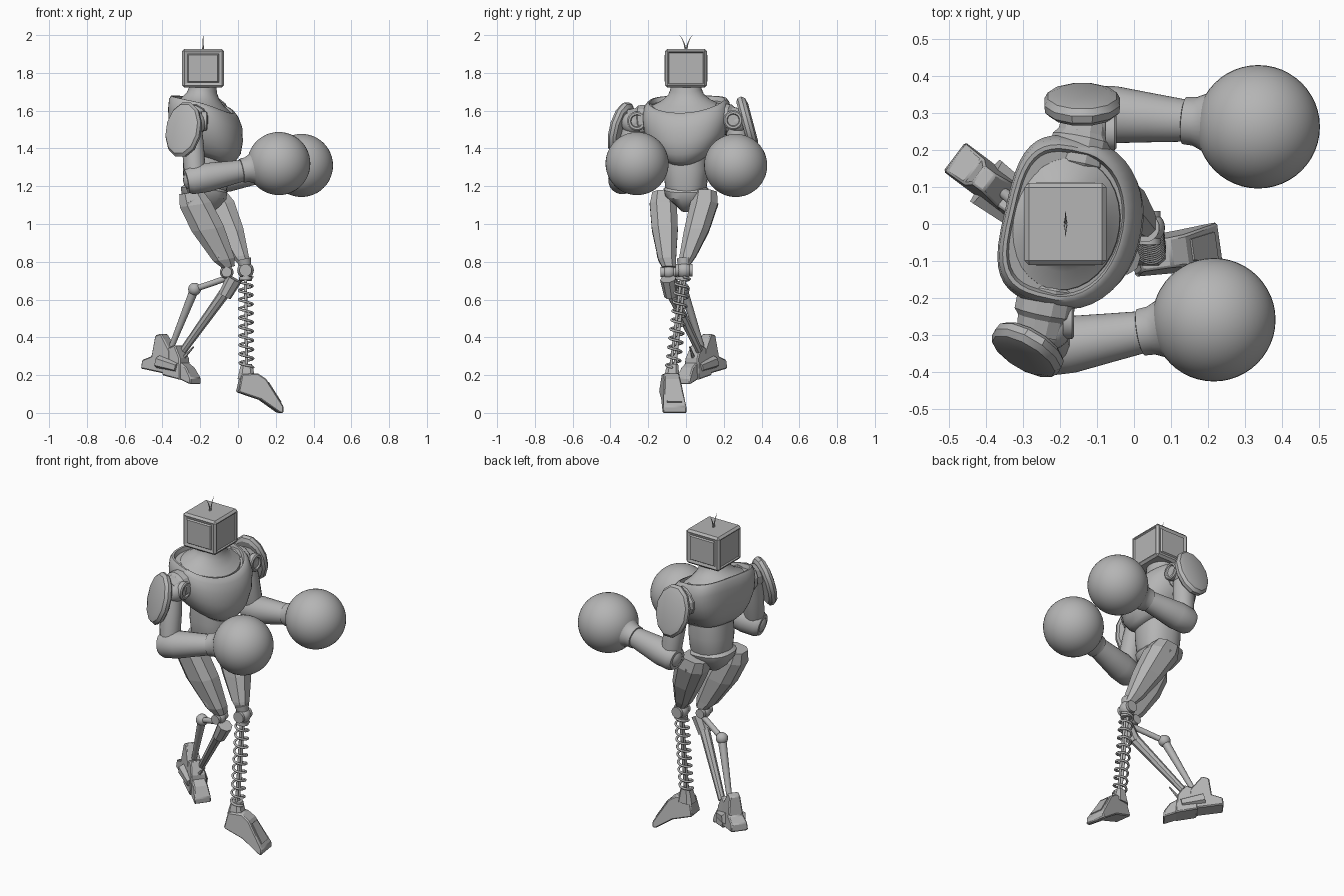
import bpy, bmesh, math
from mathutils import Vector, Matrix

cube = bpy.data.objects.get("Cube")
if cube:
    bpy.data.objects.remove(cube, do_unlink=True)

grey = bpy.data.materials.new("plain_grey")
grey.use_nodes = True
grey.diffuse_color = (0.46, 0.46, 0.46, 1)
grey.node_tree.nodes["Principled BSDF"].inputs["Base Color"].default_value = (0.46, 0.46, 0.46, 1)


def finish(name, bm, angle=35, bevel=0):
    bmesh.ops.recalc_face_normals(bm, faces=bm.faces)
    me = bpy.data.meshes.new(name)
    bm.to_mesh(me)
    bm.free()
    me.materials.append(grey)
    me.shade_smooth()
    me.set_sharp_from_angle(angle=math.radians(angle))
    ob = bpy.data.objects.new(name, me)
    bpy.context.collection.objects.link(ob)
    if bevel:
        mod = ob.modifiers.new("bevel", "BEVEL")
        mod.width, mod.segments = bevel, 1


def skin(bm, rings):
    """Join rings of points into a closed skin."""
    vs = [[bm.verts.new(p) for p in r] for r in rings]
    n = len(vs[0])
    sides = [bm.faces.new((a[i], a[(i + 1) % n], b[(i + 1) % n], b[i]))
             for a, b in zip(vs, vs[1:]) for i in range(n)]
    bm.faces.new(vs[0])
    bm.faces.new(vs[-1])
    return sides


def oval(t, power, back):
    c, s = math.cos(t), math.sin(t)
    e = 2 / (back if c < 0 else power)
    return math.copysign(abs(c) ** e, c), math.copysign(abs(s) ** e, s)


def loft(name, sections, n=32, power=2, back=None, tilt=0, yaw=0, angle=35, panel=0):
    """Sections: x, y, z centre, x radius, y radius. Tilt is steeper at the front."""
    bm = bmesh.new()
    turn = Matrix.Rotation(math.radians(yaw), 3, 'Z')
    pts = [oval(2 * math.pi * (i + .5) / n, power, back or power) for i in range(n)]
    rings = [[Vector((x, y, z)) + turn @ Vector((rx * c, ry * s, tilt * rx * c * (1 + max(c, 0))))
              for c, s in pts] for x, y, z, rx, ry in sections]
    sides = skin(bm, rings)
    if panel:
        bmesh.ops.inset_individual(bm, faces=sides, thickness=panel, depth=-panel * .6)
    finish(name, bm, angle)


def lathe(name, p, q, profile, n=24, angle=35, sx=1):
    """Turn (fraction along p-q, radius) pairs round the axis p-q."""
    p, q = Vector(p), Vector(q)
    d = (q - p).normalized()
    side = d.cross(Vector((0, 0, 1)))
    side = side.normalized() if side.length > .01 else Vector((1, 0, 0))
    top = side.cross(d)
    bm = bmesh.new()
    ts = [2 * math.pi * (i + .5) / n for i in range(n)]
    skin(bm, [[p.lerp(q, f) + r * (sx * math.cos(t) * side + math.sin(t) * top) for t in ts]
              for f, r in profile])
    finish(name, bm, angle)


def rod(name, p, q, r0, r1=None, n=16):
    lathe(name, p, q, [(0, r0), (1, r1 or r0)], n)


def ball(name, loc, r, seg=24):
    bm = bmesh.new()
    bmesh.ops.create_uvsphere(bm, u_segments=seg, v_segments=seg // 2, radius=r,
                              matrix=Matrix.Translation(loc))
    finish(name, bm, 60)


def prism(name, pts, loc, heading, w_low, w_high, z_low, z_high, bevel=.006):
    """Extrude a side profile sideways, narrower towards the top."""
    bm = bmesh.new()
    rot = Matrix.Rotation(math.radians(heading), 3, 'Z')
    rings = []
    for s in (-1, 1):
        ring = []
        for u, z in pts:
            f = min(1, max(0, (z - z_low) / (z_high - z_low)))
            ring.append(rot @ Vector((u, s * (w_low + (w_high - w_low) * f), z)) + Vector(loc))
        rings.append(ring)
    skin(bm, rings)
    finish(name, bm, 20, bevel)


def wire(name, pts, r, taper=False):
    cu = bpy.data.curves.new(name, 'CURVE')
    cu.dimensions, cu.bevel_depth, cu.bevel_resolution = '3D', r, 2
    cu.use_fill_caps = True
    sp = cu.splines.new('POLY')
    sp.points.add(len(pts) - 1)
    for i, (pt, co) in enumerate(zip(sp.points, pts)):
        pt.co = (*co, 1)
        pt.radius = 1 - i / len(pts) if taper else 1
    cu.materials.append(grey)
    bpy.context.collection.objects.link(bpy.data.objects.new(name, cu))


# Boxy head: wide screens front and back, smaller raised panels at the sides
bm = bmesh.new()
bmesh.ops.create_cube(bm, size=1, matrix=Matrix.Translation((-.185, 0, 1.825)) @ Matrix.Diagonal((.222, .222, .205, 1)))
bmesh.ops.bevel(bm, geom=bm.edges[:], offset=.012, segments=1, affect='EDGES')
big = [f for f in bm.faces if f.calc_area() > .02]
screens = [f for f in big if abs(f.normal.x) > .5]
panels = [f for f in big if abs(f.normal.y) > .5]
bmesh.ops.inset_individual(bm, faces=screens, thickness=.008, depth=0)
bmesh.ops.inset_individual(bm, faces=screens, thickness=.006, depth=-.007)
bmesh.ops.inset_individual(bm, faces=panels, thickness=.022, depth=-.005)
bmesh.ops.inset_individual(bm, faces=panels, thickness=.008, depth=.008)
finish("head", bm, 15)
for s in (-1, 1):
    wire("antenna", [(-.185, s * (.004 + .03 * (i / 6) ** 2), 1.92 + .08 * i / 6) for i in range(7)], .005, True)

# Neck, chest and waist
loft("neck", [(-.185, 0, 1.59, .15, .185), (-.185, 0, 1.63, .145, .18), (-.185, 0, 1.655, .112, .13),
              (-.185, 0, 1.685, .085, .095), (-.185, 0, 1.715, .073, .083), (-.185, 0, 1.76, .07, .08)],
     tilt=-.15, yaw=-12)
loft("chest", [(-.17, 0, 1.36, .125, .115), (-.17, 0, 1.39, .155, .155), (-.165, 0, 1.44, .178, .195),
               (-.165, 0, 1.51, .188, .225), (-.167, 0, 1.58, .186, .232), (-.175, 0, 1.628, .174, .222),
               (-.18, 0, 1.648, .16, .208), (-.18, 0, 1.648, .15, .198), (-.18, 0, 1.625, .145, .19)],
     n=40, power=2.1, back=3.4, tilt=-.2, yaw=-13, angle=50)
loft("waist", [(-.17, 0, 1.16, .105, .095), (-.17, 0, 1.2, .115, .11), (-.17, 0, 1.29, .122, .12),
               (-.17, 0, 1.38, .118, .115)], power=2.3, yaw=-6)
loft("pelvis", [(-.18, 0, 1.07, .04, .025), (-.18, 0, 1.1, .08, .055), (-.18, 0, 1.15, .12, .11),
                (-.18, 0, 1.185, .125, .12), (-.175, 0, 1.2, .11, .105)], n=16, power=2.5, tilt=-.08)


# Arms with shoulder pads and round gloves
def arm(side, joint, elbow, glove, pad, normal):
    prefix = "rear_" if side > 0 else "near_"
    joint, elbow, glove, pad, normal = map(Vector, (joint, elbow, glove, pad, normal))
    socket = Vector((joint.x + side * -.02, joint.y - side * .1, joint.z + .01))
    lathe(prefix + "shoulder", socket, joint,
          [(-.2, .065), (0, .083), (.7, .083), (.85, .07), (1.3, .065)], 12, 20)
    ball(prefix + "shoulder_ball", joint + Vector((.02, side * .01, -.01)), .062)
    disc = joint + Vector((.058, -side * .01, 0))
    lathe(prefix + "shoulder_disc", disc, disc + Vector((.03, 0, 0)),
          [(0, .052), (.8, .052), (1, .045), (1, .034), (.7, .03)])
    lathe(prefix + "upper_arm", joint, elbow, [(0, .055), (.4, .06), (.8, .058), (1, .05)], 16)
    ball(prefix + "elbow", elbow, .066)
    d = (glove - elbow).normalized()
    wrist = glove - d * .205
    lathe(prefix + "forearm", elbow - d * .05, wrist,
          [(0, .06), (.08, .074), (.35, .078), (.7, .067), (1, .058)], 20)
    lathe(prefix + "glove_cuff", wrist, glove,
          [(0, .055), (.01, .064), (.15, .066), (.3, .08), (.45, .11), (.6, .14)], 32, 50)
    ball(prefix + "glove", glove, .167, 48)
    lathe(prefix + "shoulder_pad", pad - normal * .02, pad + normal * .038,
          [(0, .13), (.2, .148), (.55, .152), (.85, .138), (1, .105)], 12, 32, .7)


arm(-1, (-.25, -.27, 1.545), (-.225, -.335, 1.235), (.216, -.259, 1.32),
    (-.285, -.335, 1.497), (-.48, -.82, .24))
arm(1, (-.135, .26, 1.55), (-.105, .3, 1.24), (.336, .263, 1.31), (-.14, .318, 1.53), (0, .97, .26))

# Armoured thighs
loft("near_thigh", [(-.05, -.09, .77, .035, .038), (-.075, -.1, .81, .06, .05), (-.16, -.112, .97, .09, .073),
                    (-.225, -.12, 1.1, .088, .076), (-.25, -.12, 1.165, .065, .062)],
     8, 2.6, tilt=.12, angle=15, panel=.007)
loft("rear_thigh", [(.035, -.005, .785, .03, .03), (.01, .01, .83, .048, .047), (-.045, .055, .96, .078, .07),
                    (-.11, .095, 1.1, .095, .078), (-.14, .1, 1.165, .075, .068)],
     8, 2.6, tilt=.12, angle=15, panel=.007)
rod("near_thigh_guard", (-.255, -.165, 1.12), (-.09, -.135, .83), .035, .022, 4)
rod("rear_thigh_guard", (-.12, .14, 1.12), (.005, .04, .85), .035, .02, 4)

# Knees
for name, x, y, z, r in (("near_knee", -.06, -.09, .745, .036), ("rear_knee", .04, -.01, .755, .044)):
    ball(name, (x, y, z), r)
    rod(name + "_axle", (x, y - .045, z), (x, y + .045, z), r * .75)
    rod(name + "_collar", (x - .01, y, z + .06), (x, y, z + .015), r * .9, r * .7)

# Spring shin and its wedge foot
top, low = Vector((.04, -.015, .72)), Vector((.045, -.07, .24))
turns, steps = 10, 16
wire("spring", [top.lerp(low, i / (turns * steps)) + Vector((.036 * math.cos(i * 2 * math.pi / steps),
     .036 * math.sin(i * 2 * math.pi / steps), 0)) for i in range(turns * steps + 1)], .0065)
for dy in (-.01, .01):
    rod("spring_core", top + Vector((0, dy, 0)), low + Vector((0, dy, 0)), .008)
rod("spring_cap", top, top.lerp(low, .04), .034)
loft("front_ankle", [(.045, -.075, .18, .05, .045), (.045, -.073, .23, .038, .036), (.045, -.07, .26, .03, .03)],
     8, 3, angle=15)
prism("front_foot", [(-.05, .11), (-.03, .205), (.055, .21), (.1, .18), (.19, .035), (.19, 0), (.17, 0), (.07, .07)],
      (.045, -.085, 0), 8, .064, .04, .02, .2)
prism("front_foot_plate", [(.11, .16), (.175, .055), (.181, .059), (.116, .164)],
      (.045, -.085, 0), 8, .04, .028, .05, .17, 0)

# Linked rear shin
pivot, knee, ankle = (-.23, -.015, .655), (-.04, -.09, .72), (-.36, .09, .33)
rod("knee_link", knee, pivot, .016)
ball("link_ball", pivot, .034)
rod("rear_strut", pivot, ankle, .024, .014)
rod("knee_block", (-.02, -.095, .71), (-.07, -.08, .62), .043, .036, 8)
rod("front_strut", (-.06, -.085, .65), (-.29, .07, .33), .03, .02, 8)

# Segmented trailing foot
place = (-.355, .083, 0)
prism("rear_heel", [(-.165, .235), (-.16, .28), (-.1, .3), (-.085, .41), (-.045, .42), (.02, .33), (.03, .2), (-.05, .215)],
      place, -37, .05, .03, .25, .4)
prism("rear_instep", [(-.02, .2), (-.03, .33), (.05, .36), (.09, .29), (.1, .175)], place, -37, .055, .035, .22, .34)
prism("rear_toe", [(.07, .185), (.07, .28), (.13, .24), (.165, .185), (.165, .15)], place, -37, .048, .036, .18, .28)
for s in (-1, 1):
    rod("foot_side_plate", (-.40 + s * .02, .115 + s * .03, .27), (-.30 + s * .02, .04 + s * .03, .24), .038, .028, 6)
rod("toe_spur", (-.29, .04, .29), (-.235, .02, .35), .01, .004, 6)
